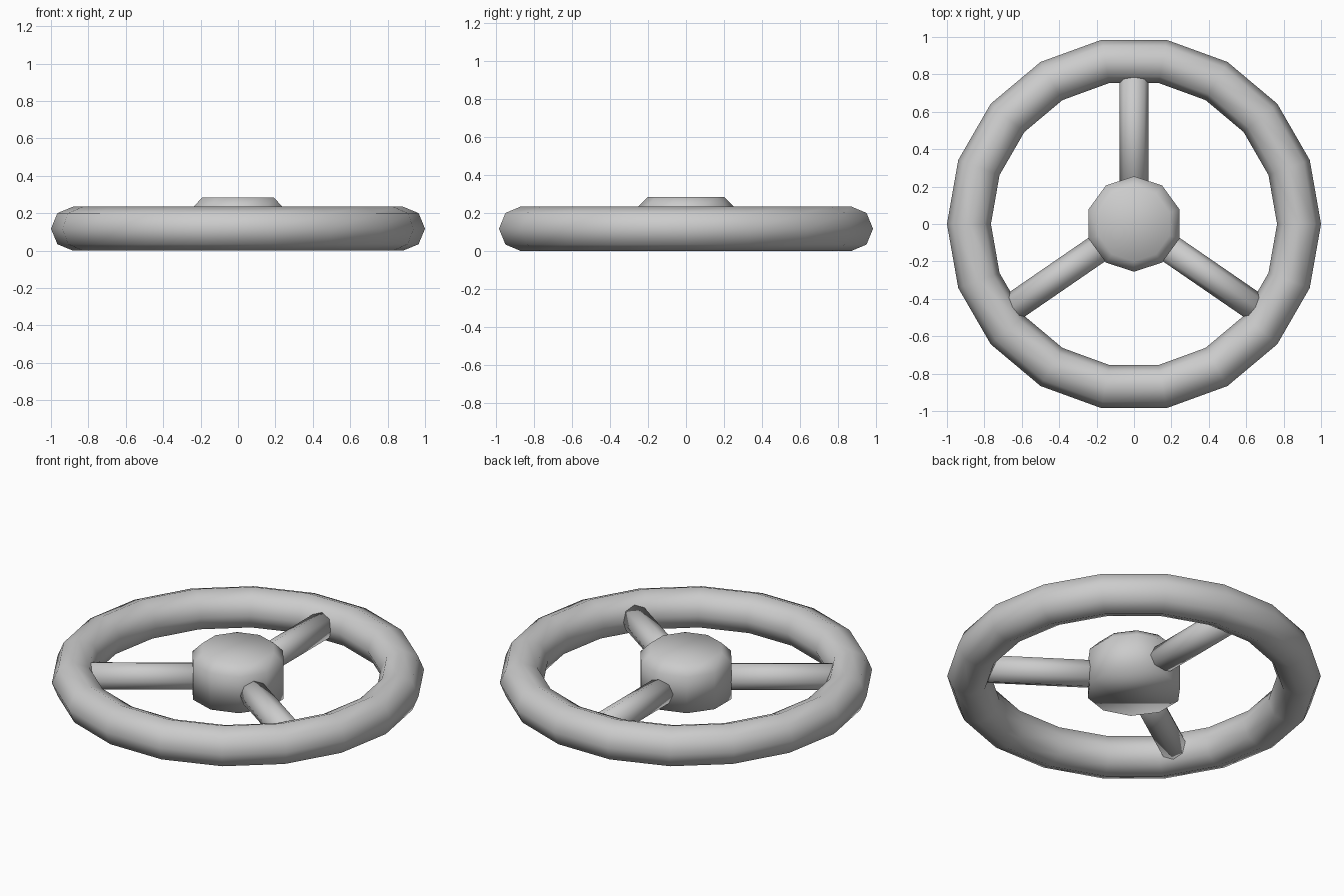
import bpy, bmesh, math
from mathutils import Matrix

if "Cube" in bpy.data.objects:
    bpy.data.objects.remove(bpy.data.objects["Cube"])

MID = 0.1175  # height of the rim centre line


def finish(name, bm):
    bmesh.ops.recalc_face_normals(bm, faces=bm.faces)
    for f in bm.faces:
        f.smooth = True
    me = bpy.data.meshes.new(name)
    bm.to_mesh(me)
    bm.free()
    ob = bpy.data.objects.new(name, me)
    bpy.context.collection.objects.link(ob)
    return ob


# Rim: 18-sided ring with an octagonal section
bpy.ops.mesh.primitive_torus_add(major_segments=18, minor_segments=8,
                                 major_radius=0.8825, minor_radius=0.1175,
                                 location=(0, 0, MID))
rim = bpy.context.object
rim.name = "rim"
bpy.ops.object.shade_smooth()

# Hub: ten-sided disc with a chamfered top edge
bm = bmesh.new()
rings = []
for r, z in [(0.255, 0.018), (0.255, 0.23), (0.2, 0.285)]:
    rings.append([bm.verts.new((r * math.cos(a), r * math.sin(a), z))
                  for a in (math.pi / 2 + k * math.tau / 10 for k in range(10))])
for lo, hi in zip(rings, rings[1:]):
    for k in range(10):
        n = (k + 1) % 10
        bm.faces.new((lo[k], lo[n], hi[n], hi[k]))
bm.faces.new(rings[0][::-1])
bm.faces.new(rings[-1])
finish("hub", bm)

# Spokes: three octagonal bars from the hub into the rim
START, END = 0.1, 0.86
for i, deg in enumerate((90, 214.5, 325.5)):
    bm = bmesh.new()
    m = (Matrix.Translation((0, 0, MID)) @ Matrix.Rotation(math.radians(deg), 4, 'Z')
         @ Matrix.Translation(((START + END) / 2, 0, 0)) @ Matrix.Rotation(math.pi / 2, 4, 'Y'))
    bmesh.ops.create_cone(bm, cap_ends=True, segments=8, radius1=0.077,
                          radius2=0.077, depth=END - START, matrix=m)
    finish(f"spoke_{i + 1}", bm)
